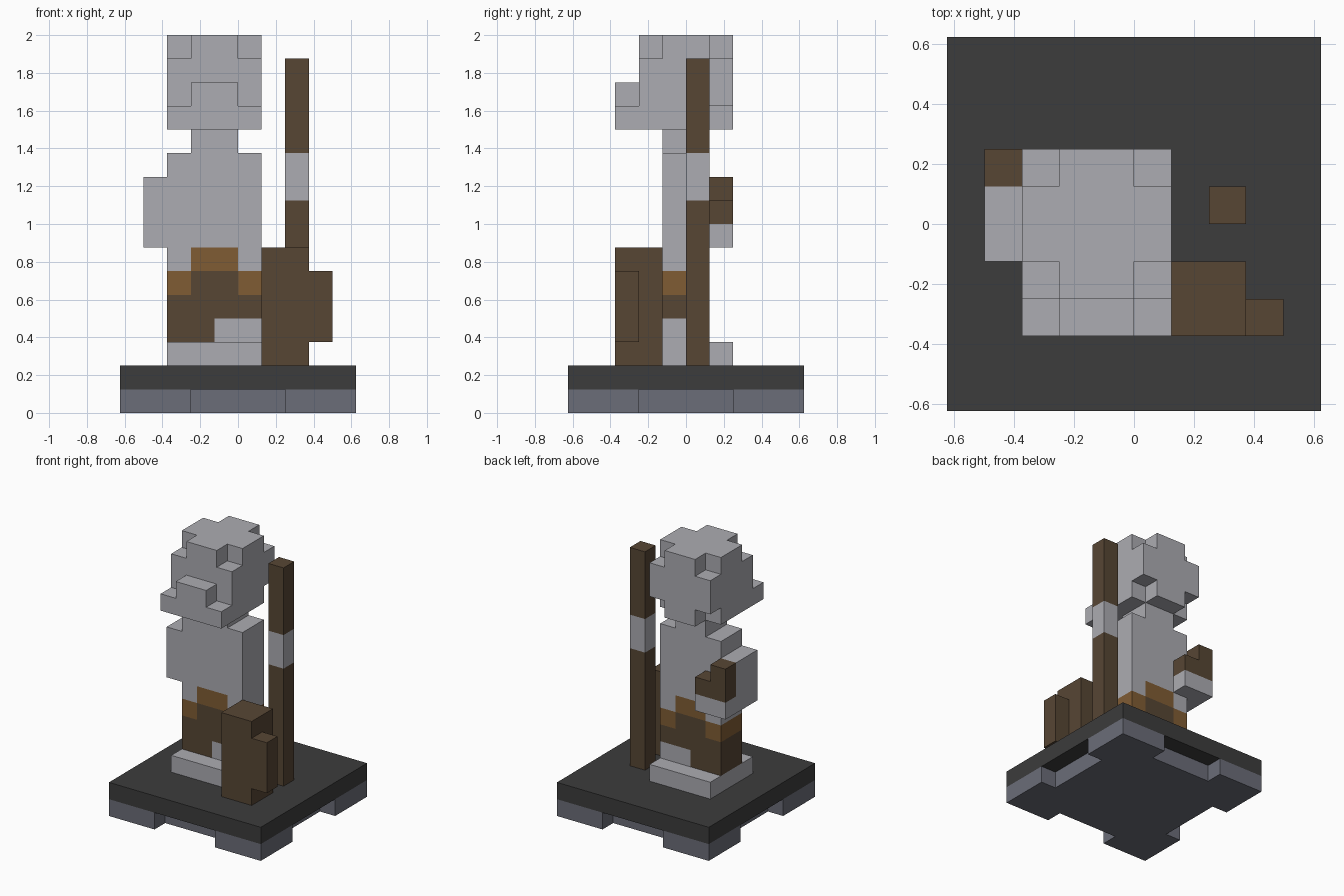
import bpy, bmesh, math
from itertools import product
from mathutils import Vector

if "Cube" in bpy.data.objects:
    bpy.data.objects.remove(bpy.data.objects["Cube"], do_unlink=True)

U = 0.125  # size of one block


def material(name, srgb):
    lin = [((c / 255 + 0.055) / 1.055) ** 2.4 for c in srgb] + [1.0]
    m = bpy.data.materials.new(name)
    m.use_nodes = True
    m.diffuse_color = lin
    bsdf = next(n for n in m.node_tree.nodes if n.type == 'BSDF_PRINCIPLED')
    bsdf.inputs["Base Color"].default_value = lin
    return m


STONE = material("pale stone", (172, 172, 178))
SLATE = material("slate", (107, 109, 120))
CHARCOAL = material("charcoal", (60, 60, 60))
BARK = material("dark brown", (87, 70, 52))
TAN = material("tan brown", (128, 92, 52))


def part(name, *boxes):
    """Join boxes (material, x0, x1, y0, y1, z0, z1), in block units, into one skin.
    Later boxes recolour earlier ones; material None cuts blocks away."""
    cells = {}
    for mat, x0, x1, y0, y1, z0, z1 in boxes:
        for c in product(range(x0, x1), range(y0, y1), range(z0, z1)):
            if mat:
                cells[c] = mat
            else:
                cells.pop(c, None)
    mats = list(dict.fromkeys(cells.values()))
    bm = bmesh.new()
    for c, mat in cells.items():
        for axis, side in product(range(3), (0, 1)):
            near = list(c)
            near[axis] += 2 * side - 1
            if tuple(near) in cells:
                continue
            # one exposed side of the block, wound to face outwards
            a, b = (axis + 1) % 3, (axis + 2) % 3
            ring = [(0, 0), (1, 0), (1, 1), (0, 1)]
            verts = []
            for i, j in ring if side else ring[::-1]:
                p = Vector(c)
                p[axis] += side
                p[a] += i
                p[b] += j
                verts.append(bm.verts.new(p * U))
            bm.faces.new(verts).material_index = mats.index(mat)
    bmesh.ops.remove_doubles(bm, verts=bm.verts, dist=1e-4)
    bmesh.ops.dissolve_limit(bm, angle_limit=math.radians(1), verts=bm.verts,
                             edges=bm.edges, delimit={'MATERIAL'})
    me = bpy.data.meshes.new(name)
    bm.to_mesh(me)
    bm.free()
    for m in mats:
        me.materials.append(m)
    ob = bpy.data.objects.new(name, me)
    bpy.context.collection.objects.link(ob)
    return ob


# Plinth: a slab on a foot notched in the middle of each side
part("plinth_foot",
     (SLATE, -5, 5, -5, 5, 0, 1),
     (None, -3 + 1, 2, -5, -4, 0, 1), (None, -2, 2, 4, 5, 0, 1),
     (None, -5, -4, -2, 2, 0, 1), (None, 4, 5, -2, 2, 0, 1))
part("plinth_slab", (CHARCOAL, -5, 5, -5, 5, 1, 2))

# Figure: feet, then a torso wearing a two-tone skirt, then the neck
part("figure_body",
     (STONE, -3, 1, -2, 2, 2, 3),
     (STONE, -3, 1, -1, 1, 3, 11),
     (BARK, -3, 1, -1, 1, 3, 6),
     (STONE, -1, 1, -1, 1, 3, 4),
     (TAN, -3, -2, -1, 1, 5, 6),
     (TAN, 0, 1, -1, 1, 5, 6),
     (TAN, -2, 0, -1, 1, 6, 7),
     (STONE, -2, 0, -1, 1, 11, 12))

# Head with clipped corners, a wide chin and a nose
top_corners = [(None, x, x + 1, y, y + 1, 15, 16) for x in (-3, 0) for y in (-2, 1)]
back_corners = [(None, x, x + 1, 1, 2, 12, 13) for x in (-3, 0)]
part("head",
     (STONE, -3, 1, -2, 2, 12, 16), *top_corners, *back_corners,
     (STONE, -3, 1, -3, -2, 12, 13),
     (STONE, -2, 0, -3, -2, 13, 14))

# Arm reaching behind the back, with the brown item it holds
part("arm",
     (STONE, -4, -3, -1, 1, 7, 10),
     (STONE, -4, -2, 1, 2, 7, 8))
part("held_item",
     (BARK, -4, -2, 1, 2, 8, 9),
     (BARK, -4, -3, 1, 2, 9, 10))

# Staff with a pale band
part("staff", (BARK, 2, 3, 0, 1, 2, 15), (STONE, 2, 3, 0, 1, 9, 11))

# Stump with a side block
part("stump", (BARK, 1, 3, -3, -1, 2, 7), (BARK, 3, 4, -3, -2, 3, 6))
